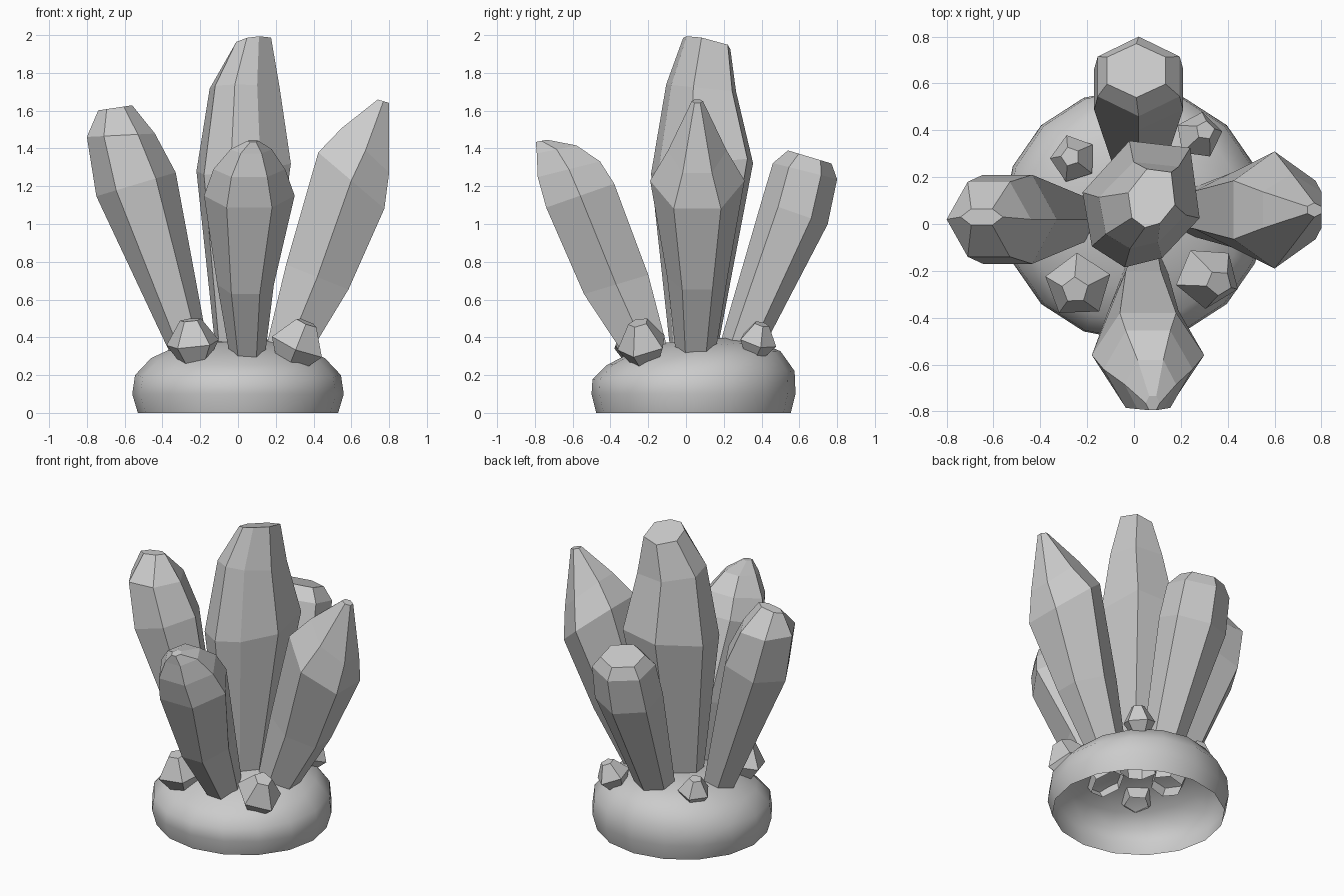
import bpy, bmesh
from math import sin, cos, radians, tau

if "Cube" in bpy.data.objects:
    bpy.data.objects.remove(bpy.data.objects["Cube"])

stone = bpy.data.materials.new("stone_grey")
stone.use_nodes = True
GREY = (0.6, 0.6, 0.6, 1)
stone.diffuse_color = GREY
stone.node_tree.nodes["Principled BSDF"].inputs["Base Color"].default_value = GREY


def polygon(sides, turn):
    """Corners of a regular polygon, turned by an angle in degrees."""
    angles = [radians(turn) + tau * i / sides for i in range(sides)]
    return [(cos(a), sin(a)) for a in angles]


def loft(name, outline, rings):
    """Skin an outline over tilted rings (x, y, z, half width, half depth, slope x, slope y)."""
    sides = len(outline)
    wide = max(abs(px) for px, py in outline)
    deep = max(abs(py) for px, py in outline)
    bm = bmesh.new()
    loops = []
    for x, y, z, rx, ry, sx, sy in rings:
        loop = []
        for px, py in outline:
            dx, dy = rx * px / wide, ry * py / deep
            loop.append(bm.verts.new((x + dx, y + dy, z + sx * dx + sy * dy)))
        loops.append(loop)
    for low, high in zip(loops, loops[1:]):
        for i in range(sides):
            j = (i + 1) % sides
            bm.faces.new((low[i], low[j], high[j], high[i]))
    bm.faces.new(loops[-1])
    mesh = bpy.data.meshes.new(name)
    bm.to_mesh(mesh)
    bm.free()
    mesh.materials.append(stone)
    obj = bpy.data.objects.new(name, mesh)
    bpy.context.collection.objects.link(obj)
    return obj


# Rounded hollow base
base = loft("rock_base", polygon(16, 0), [
    (0, .04, 0, .53, .515, 0, 0), (0, .04, .1, .56, .54, 0, 0),
    (0, .04, .2, .545, .535, 0, .04), (0, .04, .29, .46, .46, 0, .08),
    (0, .05, .35, .33, .33, 0, .08), (0, .05, .385, .16, .16, 0, .08)])
base.data.shade_smooth()

# Tall upright crystal with an uneven seven-sided section
uneven = [(.21, .24), (-.05, .27), (-.25, .05), (-.21, -.18),
          (-.07, -.27), (.09, -.23), (.25, -.06)]
loft("centre_crystal", uneven, [
    (.01, .04, .3, .125, .12, 0, 0), (.03, .085, 1.3, .25, .27, .1, .1),
    (.035, .08, 1.72, .185, .185, 0, -.1), (.075, .11, 1.96, .1, .125, .2, -.25)])

# Four leaning crystals
side_hex, corner_hex = polygon(6, 0), polygon(6, 30)
loft("right_crystal", side_hex, [
    (-.24, .02, .28, .09, .09, .3, 0), (-.54, .02, 1.21, .21, .19, .3, 0),
    (-.62, .02, 1.47, .18, .16, .05, 0), (-.65, .03, 1.615, .09, .035, .15, 0)])
loft("left_crystal", corner_hex, [
    (.24, .05, .28, .1, .1, -.3, 0), (.42, .06, .72, .165, .16, -.4, 0),
    (.6, .06, 1.23, .175, .25, -.85, 0), (.675, .06, 1.39, .125, .155, -.95, 0),
    (.77, .06, 1.65, .03, .03, -.3, 0)])
loft("front_crystal", side_hex, [
    (.05, -.19, .28, .09, .1, 0, .3), (.04, -.37, .68, .15, .17, 0, .3),
    (.06, -.56, 1.15, .24, .18, 0, .35), (.06, -.62, 1.29, .19, .165, 0, .25),
    (.07, -.685, 1.395, .11, .105, 0, .2), (.08, -.765, 1.44, .03, .03, 0, .2)])
loft("back_crystal", corner_hex, [
    (.02, .27, .3, .1, .1, 0, -.3), (.02, .575, 1.06, .19, .175, 0, -.35),
    (.02, .63, 1.28, .175, .17, 0, -.25), (.01, .655, 1.355, .125, .115, 0, -.3)])

# Small gems between the crystals: position, lean, size, turn
gems = {
    "front_right_gem": (-.24, -.265, .38, -.1, -.15, .14, 20),
    "front_left_gem": (.32, -.23, .37, .4, -.2, .135, 50),
    "back_right_gem": (-.26, .28, .39, -.15, .1, .1, 35),
    "back_left_gem": (.28, .38, .39, .3, .25, .1, 10),
}
for name, (x, y, z, lx, ly, r, turn) in gems.items():
    loft(name, polygon(5, turn), [
        (x + lx * h * r, y + ly * h * r, z + h * r, r * w, r * w, -lx, -ly)
        for h, w in ((-.8, .55), (-.1, 1), (.8, .4))])
